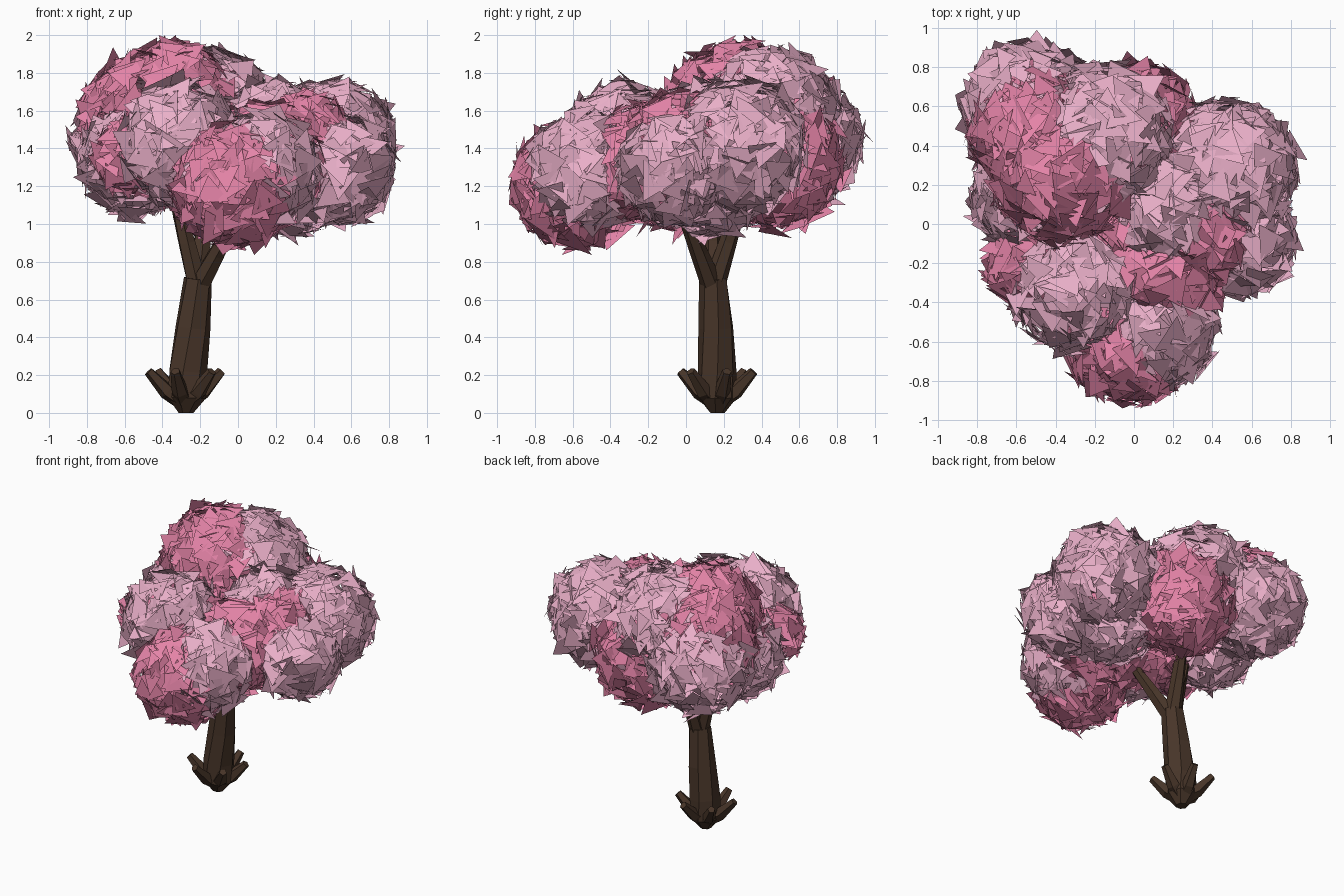
import bpy, bmesh, math, random
from mathutils import Vector, Matrix

if "Cube" in bpy.data.objects:
    bpy.data.objects.remove(bpy.data.objects["Cube"])

random.seed(7)


def material(name, rgb):
    m = bpy.data.materials.new(name)
    m.diffuse_color = (*rgb, 1)
    m.use_nodes = True
    m.node_tree.nodes["Principled BSDF"].inputs["Base Color"].default_value = m.diffuse_color
    return m


BARK = material("bark", (0.065, 0.036, 0.022))
PINK = material("deep_pink", (0.78, 0.23, 0.39))
PALE = material("pale_pink", (0.82, 0.43, 0.58))


def make_object(name, bm, mat):
    me = bpy.data.meshes.new(name)
    bm.to_mesh(me)
    bm.free()
    me.materials.append(mat)
    ob = bpy.data.objects.new(name, me)
    bpy.context.collection.objects.link(ob)
    return ob


def limb(name, path, sides=6, twist=0.12):
    """Faceted tube through (x, y, z, radius) stations, capped at both ends."""
    bm = bmesh.new()
    pts = [Vector(p[:3]) for p in path]
    rings = []
    for i, p in enumerate(pts):
        d = pts[min(i + 1, len(pts) - 1)] - pts[max(i - 1, 0)]
        d.normalize()
        u = Vector((0, 1, 0))
        u = (u - d * u.dot(d)).normalized()
        v = d.cross(u)
        ring = []
        for k in range(sides):
            a = math.tau * k / sides + twist * i
            ring.append(bm.verts.new(p + path[i][3] * (u * math.cos(a) + v * math.sin(a))))
        rings.append(ring)
    for a, b in zip(rings, rings[1:]):
        for k in range(sides):
            n = (k + 1) % sides
            bm.faces.new((a[k], a[n], b[n], b[k]))
    bm.faces.new(rings[0][::-1])
    bm.faces.new(rings[-1])
    bmesh.ops.recalc_face_normals(bm, faces=bm.faces)
    return make_object(name, bm, BARK)


# Trunk, tapering to a small foot
limb("trunk", [(-0.275, 0.165, 0.0, 0.04), (-0.275, 0.165, 0.08, 0.105),
               (-0.268, 0.165, 0.22, 0.105), (-0.24, 0.16, 0.45, 0.095),
               (-0.212, 0.145, 0.71, 0.076)], 7)

# Upturned root spurs around the foot
for i in range(6):
    a = math.radians(15 + i * 60)
    c, s = math.cos(a), math.sin(a)
    limb(f"root_{i + 1}", [(-0.28 + r * c, 0.165 + r * s, z, w) for r, z, w in
                           ((0.0, 0.06, 0.055), (0.1, 0.115, 0.045), (0.2, 0.22, 0.026))], 5)

# Branches forking into the crown
for i, end in enumerate([(-0.33, 0.13, 1.14), (-0.02, 0.0, 1.02), (-0.17, 0.30, 1.15)]):
    s = Vector((-0.21, 0.145, 0.66))
    e = Vector(end)
    limb(f"branch_{i + 1}", [(*s, 0.06), (*s.lerp(e, 0.5), 0.048), (*e, 0.035)], 6)

# Blossom clusters: x, y, z, radius, colour
CLUSTERS = [
    (-0.17, 0.44, 1.57, 0.36, PALE), (-0.36, 0.26, 1.59, 0.36, PINK),
    (-0.53, 0.58, 1.44, 0.34, PALE), (-0.50, 0.48, 1.55, 0.33, PINK),
    (-0.54, 0.16, 1.34, 0.29, PALE), (-0.02, 0.47, 1.33, 0.35, PINK),
    (-0.30, -0.32, 1.42, 0.32, PALE), (-0.54, -0.22, 1.36, 0.20, PINK),
    (-0.02, -0.59, 1.21, 0.32, PINK), (0.12, -0.53, 1.28, 0.30, PALE),
    (0.48, 0.29, 1.42, 0.34, PALE), (0.54, -0.07, 1.29, 0.28, PALE),
    (0.36, -0.04, 1.44, 0.25, PINK), (0.20, 0.08, 1.44, 0.30, PALE),
    (0.15, -0.22, 1.32, 0.31, PINK), (-0.12, -0.05, 1.28, 0.30, PINK),
    (0.28, 0.14, 1.23, 0.28, PALE),
]


def blossom(name, cx, cy, cz, r, mat):
    """Shell of overlapping triangular petals lying roughly on a sphere."""
    bm = bmesh.new()
    centre = Vector((cx, cy, cz))
    count = int(2400 * r * r)
    for i in range(count):
        z = 1 - 2 * (i + 0.5) / count
        a = i * 2.39996 + random.uniform(-0.2, 0.2)
        h = math.sqrt(1 - z * z)
        n = Vector((h * math.cos(a), h * math.sin(a), z))
        p = centre + n * r * random.uniform(0.92, 1.04)
        # petals buried deep in a neighbouring cluster are left out
        if any((p - Vector(o[:3])).length < o[3] * 0.75 for o in CLUSTERS):
            continue
        tilt = (n + Vector([random.gauss(0, 0.24) for _ in range(3)])).normalized()
        rot = tilt.to_track_quat('Z', 'Y').to_matrix() @ Matrix.Rotation(random.uniform(0, 6.28), 3, 'Z')
        size = random.uniform(0.085, 0.125)
        bm.faces.new([bm.verts.new(p + rot @ Vector((math.cos(t), math.sin(t), 0)) * size *
                                   random.uniform(0.85, 1.15)) for t in (0, 2.1, 4.2)])
    make_object(name, bm, mat)


for i, c in enumerate(CLUSTERS):
    blossom(f"blossom_{i + 1}", *c)
